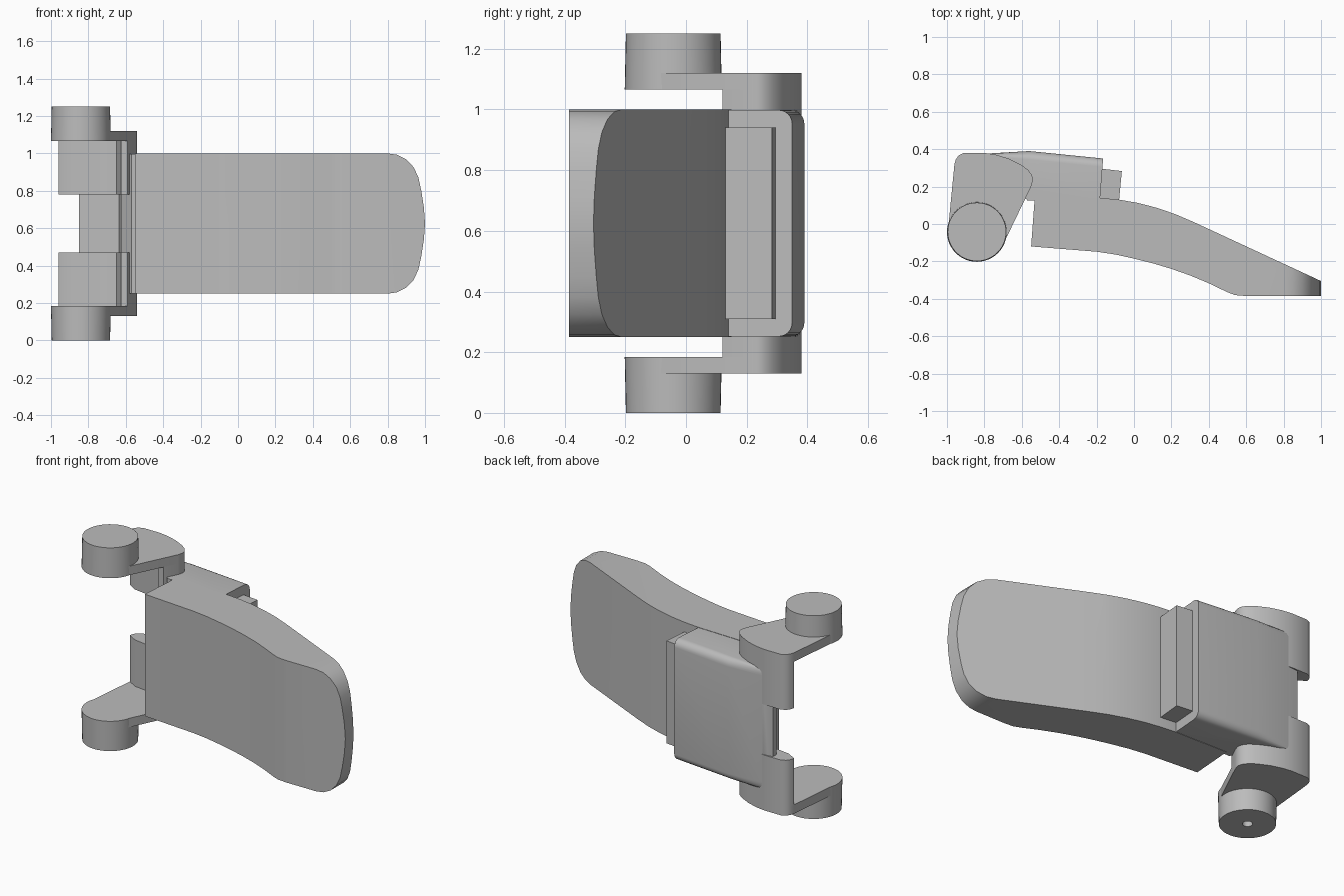
import bpy, bmesh, math
from mathutils import Matrix

cube = bpy.data.objects.get("Cube")
if cube:
    bpy.data.objects.remove(cube, do_unlink=True)

GREY = (0.5, 0.5, 0.5, 1)
grey = bpy.data.materials.new("plain grey")
grey.use_nodes = True
grey.diffuse_color = GREY
grey.node_tree.nodes["Principled BSDF"].inputs["Base Color"].default_value = GREY


def finish(name, bm):
    bmesh.ops.recalc_face_normals(bm, faces=bm.faces)
    mesh = bpy.data.meshes.new(name)
    bm.to_mesh(mesh)
    bm.free()
    mesh.materials.append(grey)
    ob = bpy.data.objects.new(name, mesh)
    bpy.context.collection.objects.link(ob)
    return ob


def activate(ob):
    bpy.ops.object.select_all(action='DESELECT')
    ob.select_set(True)
    bpy.context.view_layer.objects.active = ob


def smooth(ob):
    activate(ob)
    bpy.ops.object.shade_smooth_by_angle(angle=math.radians(28))


def prism(points, low, high, axis='z'):
    """Extrude a flat outline along z, or an x-z outline along y."""
    bm = bmesh.new()
    place = (lambda p: (p[0], p[1], low)) if axis == 'z' else (lambda p: (p[0], low, p[1]))
    face = bm.faces.new([bm.verts.new(place(p)) for p in points])
    ext = bmesh.ops.extrude_face_region(bm, geom=[face])
    shift = (0, 0, high - low) if axis == 'z' else (0, high - low, 0)
    bmesh.ops.translate(bm, vec=shift,
                        verts=[v for v in ext["geom"] if isinstance(v, bmesh.types.BMVert)])
    return bm


def drum(r_low, r_high, low, high, x, y):
    bm = bmesh.new()
    bmesh.ops.create_cone(bm, cap_ends=True, segments=48, radius1=r_low, radius2=r_high,
                          depth=high - low,
                          matrix=Matrix.Translation((x, y, (low + high) / 2)))
    return bm


def boolean(ob, cutter, operation):
    cutter.hide_render = True
    mod = ob.modifiers.new("cut", 'BOOLEAN')
    mod.operation, mod.solver, mod.object = operation, 'EXACT', cutter
    activate(ob)
    bpy.ops.object.modifier_apply(modifier=mod.name)
    bpy.data.objects.remove(cutter, do_unlink=True)


# Curved paddle: side profile trimmed by a round-ended outline
profile = [(-.55, -.12), (-.2, -.148), (-.1, -.163), (0, -.185), (.1, -.21), (.2, -.24),
           (.3, -.275), (.4, -.317), (.5, -.365), (.54, -.38), (.6, -.385), (1, -.385),
           (1, -.305), (.32, .01), (.22, .053), (.12, .087), (.02, .113), (-.08, .13),
           (-.18, .14), (-.53, .15)]
paddle = finish("paddle", prism(profile, .25, 1.0))
quarter = [(.8, 1.0), (.85, .993), (.9, .968), (.94, .925), (.965, .87), (.98, .8), (.994, .71)]
end = quarter + [(1.0, .625)] + [(x, 1.25 - z) for x, z in reversed(quarter)]
trim = finish("paddle_trim", prism([(-.7, .25), (-.7, 1.0)] + end, -.6, .4, 'y'))
boolean(paddle, trim, 'INTERSECT')
smooth(paddle)

# Mounting block with rounded back edges
block = [(-.57, .125), (-.625, .2), (-.635, .3), (-.85, .335), (-.85, .37), (-.78, .377),
         (-.56, .39), (-.165, .35), (-.182, .13)]
bm = prism(block, .252, .998)
edges = [e for e in bm.edges
         if all(v.co.y > .345 and v.co.x > -.82 for v in e.verts)
         and abs(e.verts[0].co.z - e.verts[1].co.z) < .001]
bmesh.ops.bevel(bm, geom=edges, offset=.045, segments=6, profile=.5, affect='EDGES')
smooth(finish("mounting_block", bm))

# Raised bar on the side of the block
finish("side_bar", prism([(-.185, .12), (-.08, .125), (-.065, .283), (-.17, .295)], .31, .94))

# Hinge arms, knuckles and discs, mirrored about mid height
back = [(-.96, .32), (-.953, .345), (-.938, .366), (-.91, .38), (-.8, .38), (-.74, .371),
        (-.67, .35), (-.6, .315), (-.565, .288), (-.545, .26), (-.54, .235), (-.55, .2)]
arm = [(-.84, -.1), (-.995, -.04)] + back + [(-.69, -.09)]
knuckle = [(-.59, .12), (-.625, .12), (-.65, .25), (-.9, .285)] + back
for side in ("lower", "upper"):
    def span(a, b):
        return (a, b) if side == "lower" else (1.25 - b, 1.25 - a)
    smooth(finish(side + "_arm", prism(arm, *span(.13, .185))))
    smooth(finish(side + "_knuckle", prism(knuckle, *span(.18, .47))))
    radii = (.156, .16) if side == "lower" else (.16, .156)
    disc = finish(side + "_disc", drum(*radii, *span(0, .185), -.84, -.042))
    if side == "lower":
        boolean(disc, finish("pin_hole", drum(.028, .028, -.1, .08, -.84, -.042)), 'DIFFERENCE')
    smooth(disc)
